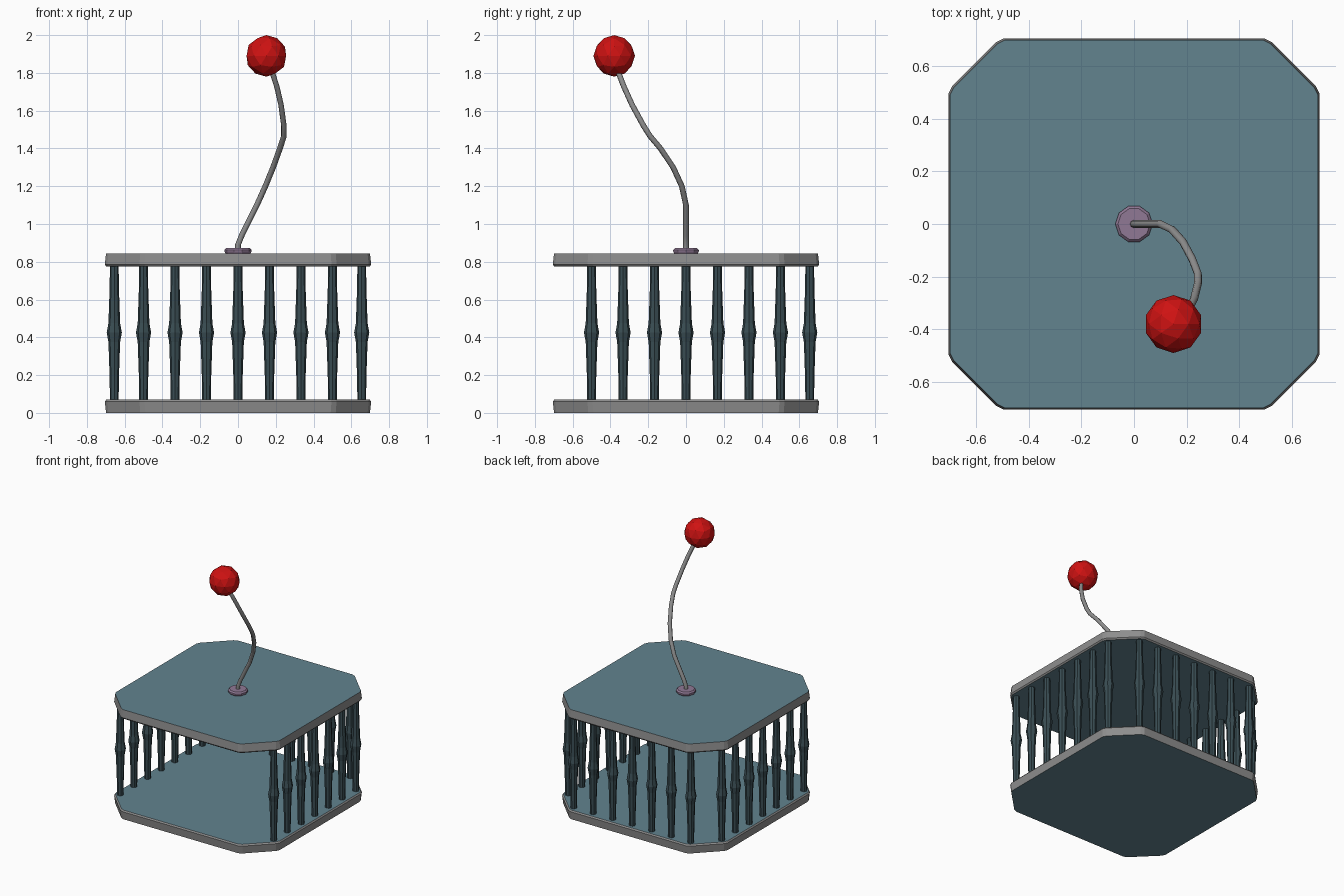
import bpy, bmesh, math
from mathutils import Vector

if "Cube" in bpy.data.objects:
    bpy.data.objects.remove(bpy.data.objects["Cube"])


def material(name, r, g, b):
    m = bpy.data.materials.new(name)
    m.diffuse_color = (r, g, b, 1)
    m.use_nodes = True
    m.node_tree.nodes["Principled BSDF"].inputs["Base Color"].default_value = m.diffuse_color
    return m


BLUE = material("slate_blue", 0.122, 0.227, 0.275)
DARK = material("dark_slate", 0.042, 0.075, 0.088)
GREY = material("metal_grey", 0.27, 0.27, 0.27)
MAUVE = material("mauve", 0.28, 0.19, 0.30)
RED = material("red", 0.62, 0.006, 0.006)


def loft(name, rings, mats, cap_mat=0):
    """Skin a stack of equal-length rings (bottom to top) and cap both ends."""
    bm = bmesh.new()
    loops = [[bm.verts.new(p) for p in ring] for ring in rings]
    n = len(loops[0])
    for a, b in zip(loops, loops[1:]):
        for i in range(n):
            j = (i + 1) % n
            bm.faces.new((a[i], a[j], b[j], b[i]))
    for cap in (list(reversed(loops[0])), loops[-1]):
        bm.faces.new(cap).material_index = cap_mat
    bmesh.ops.recalc_face_normals(bm, faces=bm.faces[:])
    me = bpy.data.meshes.new(name)
    bm.to_mesh(me)
    bm.free()
    for m in mats:
        me.materials.append(m)
    ob = bpy.data.objects.new(name, me)
    bpy.context.collection.objects.link(ob)
    return ob


def lathe(name, profile, sides, mat, x=0, y=0):
    step = 2 * math.pi / sides
    rings = [[(x + r * math.cos(i * step), y + r * math.sin(i * step), z)
              for i in range(sides)] for r, z in profile]
    return loft(name, rings, [mat])


# Plates: squares with cut, slightly softened corners
corner = [(0.705, 0.495), (0.692, 0.522), (0.522, 0.692), (0.495, 0.705)]
outline = []
for q in range(4):
    for px, py in corner:
        for _ in range(q):
            px, py = -py, px
        outline.append((px, py))


def plate(name, levels):
    rings = [[(px * s, py * s, z) for px, py in outline] for s, z in levels]
    return loft(name, rings, [GREY, BLUE], cap_mat=1)


plate("bottom_plate", [(0.991, 0.0), (1.0, 0.06), (0.989, 0.07)])
plate("top_plate", [(0.989, 0.775), (1.0, 0.785), (0.991, 0.845)])

# Turned bars on the left, right and back; the front stays open
bar_profile = [(0.023, 0.065), (0.025, 0.2), (0.031, 0.375), (0.040, 0.425),
               (0.031, 0.475), (0.025, 0.65), (0.023, 0.78)]
for k in range(-3, 4):
    t = k / 6
    for side, (x, y) in (("left", (-0.655, t)), ("right", (0.655, t)),
                         ("back", (t, 0.655))):
        lathe(f"{side}_bar_{k + 4}", bar_profile, 8, DARK, x, y)

# Base washer of the stalk
lathe("stalk_base", [(0.066, 0.845), (0.071, 0.854), (0.071, 0.863),
                     (0.061, 0.873)], 10, MAUVE)

# Bent stalk
path = [(0, 0, 0.86), (0, 0, 0.89), (0.02, 0, 0.94), (0.10, 0, 1.10),
        (0.145, -0.022, 1.20), (0.186, -0.068, 1.30), (0.222, -0.135, 1.40),
        (0.243, -0.19, 1.465), (0.243, -0.225, 1.52), (0.228, -0.285, 1.63),
        (0.205, -0.33, 1.73), (0.182, -0.357, 1.80), (0.15, -0.38, 1.89)]
curve = bpy.data.curves.new("stalk", "CURVE")
curve.dimensions = "3D"
curve.bevel_depth = 0.015
curve.bevel_resolution = 2
curve.use_fill_caps = True
spline = curve.splines.new("POLY")
spline.points.add(len(path) - 1)
for pt, co in zip(spline.points, path):
    pt.co = (*co, 1)
curve.materials.append(GREY)
stalk = bpy.data.objects.new("stalk", curve)
bpy.context.collection.objects.link(stalk)

# Ball on the stalk
bpy.ops.mesh.primitive_ico_sphere_add(subdivisions=2, radius=0.11,
                                      location=(0.15, -0.38, 1.89))
ball = bpy.context.object
ball.name = "ball"
ball.data.materials.append(RED)
